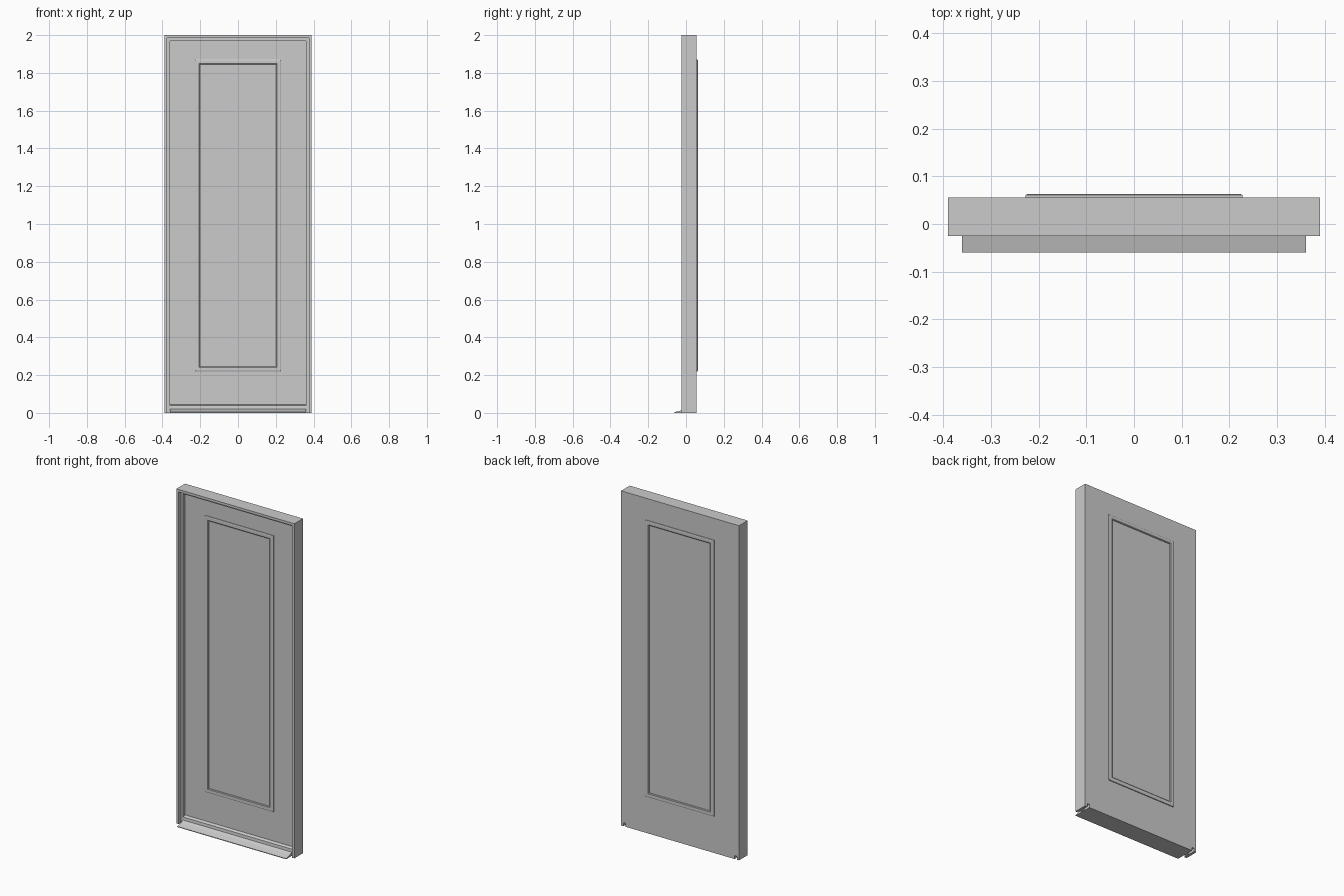
import bpy, bmesh

if "Cube" in bpy.data.objects:
    bpy.data.objects.remove(bpy.data.objects["Cube"])

HALF_W, HEIGHT = 0.39, 2.0


def make_object(name, rows, close_rows, cap):
    """Skin a list of equal-length closed sections into one mesh."""
    bm = bmesh.new()
    rings = [[bm.verts.new(p) for p in row] for row in rows]
    n = len(rings[0])
    count = len(rings)
    for k in range(count if close_rows else count - 1):
        a, b = rings[k], rings[(k + 1) % count]
        for i in range(n):
            j = (i + 1) % n
            bm.faces.new((a[i], a[j], b[j], b[i]))
    if cap:
        bm.faces.new(rings[0])
        bm.faces.new(rings[-1])
    bmesh.ops.recalc_face_normals(bm, faces=bm.faces)
    mesh = bpy.data.meshes.new(name)
    bm.to_mesh(mesh)
    bm.free()
    obj = bpy.data.objects.new(name, mesh)
    bpy.context.collection.objects.link(obj)
    return obj


def box(name, x, y0, y1, z0, z1):
    section = [(y0, z0), (y1, z0), (y1, z1), (y0, z1)]
    return extrude_x(name, section, x)


def extrude_x(name, section, half):
    rows = [[(sx, y, z) for y, z in section] for sx in (-half, half)]
    return make_object(name, rows, False, True)


# Stepped door frame: mitred sweep up one jamb, across the head, down the other
frame_profile = [(0, -0.025), (0.015, -0.025), (0.015, -0.005), (0.03, -0.005),
                 (0.03, 0.015), (0.015, 0.015), (0.015, 0.056), (0, 0.056)]
corners = [(-1, 0), (-1, 1), (1, 1), (1, 0)]
make_object("door_frame",
            [[(sx * (HALF_W - i), y, top * (HEIGHT - i)) for i, y in frame_profile]
             for sx, top in corners], False, True)

# Door leaf sitting in the rear rebate
LEAF_FRONT, LEAF_BACK = 0.015, 0.056
box("door_leaf", 0.375, LEAF_FRONT, LEAF_BACK, 0.02, 1.985)

# Sloping threshold with an upstand against the leaf
sill_profile = [(-0.06, 0), (-0.06, 0.004), (-0.025, 0.013), (-0.005, 0.021),
                (-0.003, 0.038), (0.015, 0.044), (0.015, 0.02),
                (0.056, 0.02), (0.056, 0)]
extrude_x("threshold", sill_profile, 0.36)


# Raised rectangular mouldings on both faces of the leaf
def moulding(name, face_y, direction):
    profile = [(0, -0.001), (0, 0.005), (0.004, 0.007),
               (0.021, 0.007), (0.025, 0.004), (0.025, -0.001)]
    sides = [(-1, 0), (-1, 1), (1, 1), (1, 0)]
    rows = [[(sx * (0.227 - i), face_y + direction * d,
              1.87 - i if top else 0.22 + i) for i, d in profile]
            for sx, top in sides]
    return make_object(name, rows, True, False)


moulding("front_moulding", LEAF_FRONT, -1)
moulding("back_moulding", LEAF_BACK, 1)
